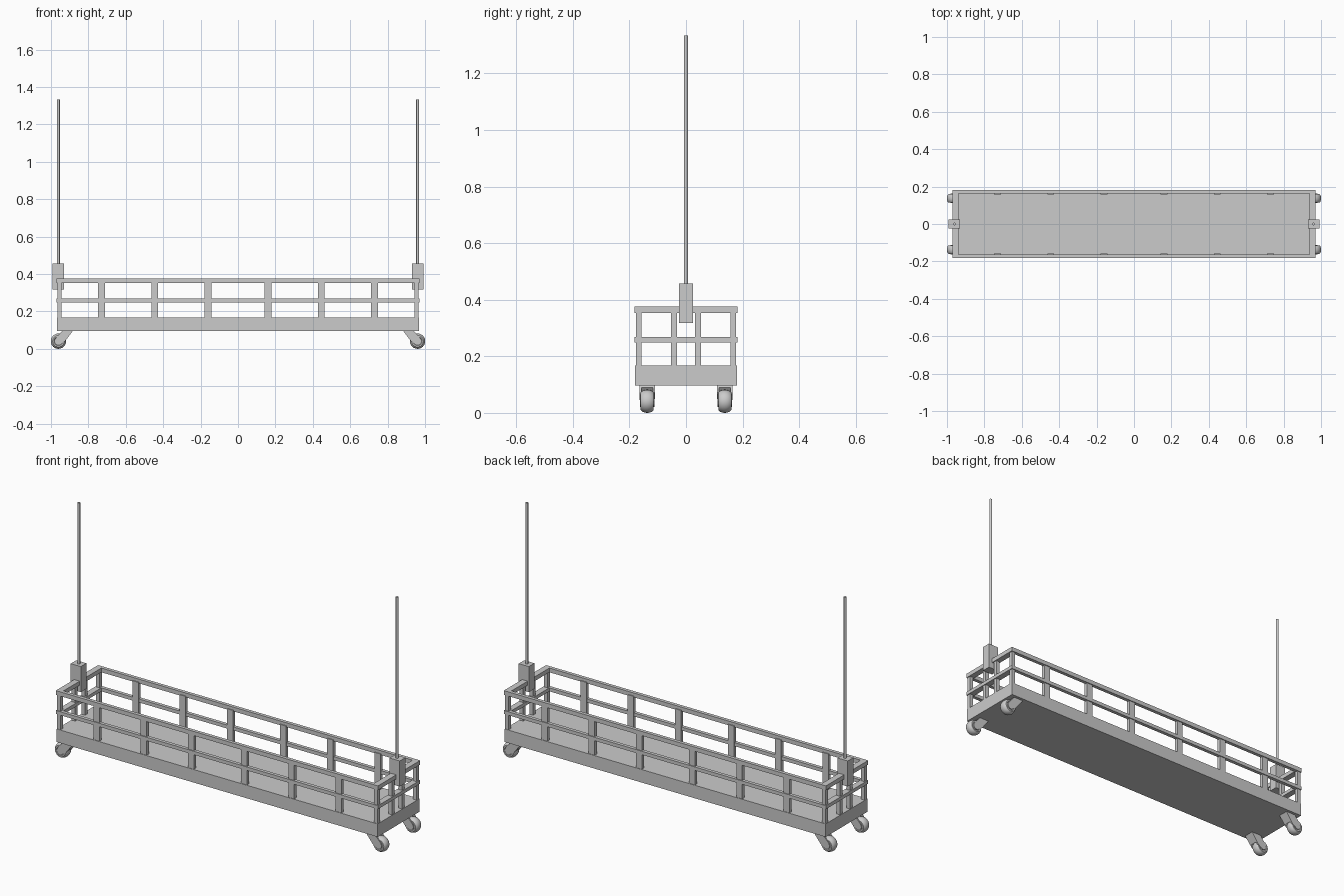
import bpy, bmesh, math
from mathutils import Matrix, Vector

if "Cube" in bpy.data.objects:
    bpy.data.objects.remove(bpy.data.objects["Cube"])


def finish(name, bm, smooth=False):
    bmesh.ops.recalc_face_normals(bm, faces=bm.faces)
    me = bpy.data.meshes.new(name)
    bm.to_mesh(me)
    bm.free()
    ob = bpy.data.objects.new(name, me)
    bpy.context.collection.objects.link(ob)
    if smooth:
        bpy.ops.object.select_all(action='DESELECT')
        ob.select_set(True)
        bpy.context.view_layer.objects.active = ob
        bpy.ops.object.shade_smooth_by_angle(angle=math.radians(35))
    return ob


def box(bm, x0, x1, y0, y1, z0, z1):
    m = Matrix.Translation(((x0 + x1) / 2, (y0 + y1) / 2, (z0 + z1) / 2))
    bmesh.ops.create_cube(bm, size=1, matrix=m @ Matrix.Diagonal((x1 - x0, y1 - y0, z1 - z0, 1)))


def prism(bm, profile, y0, y1):
    # extrude an xz profile along y
    f = bm.faces.new([bm.verts.new((x, y0, z)) for x, z in profile])
    r = bmesh.ops.extrude_face_region(bm, geom=[f])
    bmesh.ops.translate(bm, vec=(0, y1 - y0, 0),
                        verts=[v for v in r['geom'] if isinstance(v, bmesh.types.BMVert)])


# platform deck
bm = bmesh.new()
box(bm, -0.968, 0.968, -0.18, 0.18, 0.096, 0.167)
finish("platform_deck", bm)

# top and middle rails
for name, z0, z1 in (("top_rail", 0.353, 0.376), ("middle_rail", 0.249, 0.268)):
    bm = bmesh.new()
    for s in (-1, 1):
        y0, y1 = sorted((s * 0.163, s * 0.182))
        box(bm, -0.971, 0.971, y0, y1, z0, z1)
        x0, x1 = sorted((s * 0.938, s * 0.971))
        box(bm, x0, x1, -0.163, 0.163, z0, z1)
    finish(name, bm)

# posts along the sides, at the corners and at the ends
bm = bmesh.new()
for s in (-1, 1):
    y0, y1 = sorted((s * 0.158, s * 0.177))
    for x in (0.16, 0.445, 0.73):
        for t in (-1, 1):
            box(bm, t * x - 0.018, t * x + 0.018, y0, y1, 0.16, 0.36)
    x0, x1 = sorted((s * 0.945, s * 0.966))
    for y in (-0.1675, -0.0425, 0.0425, 0.1675):
        box(bm, x0, x1, y - 0.01, y + 0.01, 0.16, 0.36)
finish("guard_posts", bm)

for side, sx in (("left", -1), ("right", 1)):
    # hoist housing and suspension rod
    bm = bmesh.new()
    x0, x1 = sorted((sx * 0.931, sx * 0.992))
    box(bm, x0, x1, -0.024, 0.024, 0.318, 0.457)
    finish(side + "_hoist_box", bm)
    bm = bmesh.new()
    bmesh.ops.create_cone(bm, cap_ends=True, segments=12, radius1=0.0075, radius2=0.0075,
                          depth=0.894, matrix=Matrix.Translation((sx * 0.96, 0, 0.887)))
    finish(side + "_suspension_rod", bm, True)

    for end, sy in (("front", -1), ("back", 1)):
        c = Vector((sx * 0.96, sy * 0.137, 0.041))
        # caster wheel: rounded tyre with recessed hub, spun about y
        prof = [(0, -0.019), (0.021, -0.019), (0.024, -0.023), (0.031, -0.023), (0.037, -0.017),
                (0.04, -0.008), (0.041, 0), (0.04, 0.008), (0.037, 0.017), (0.031, 0.023),
                (0.024, 0.023), (0.021, 0.019), (0, 0.019)]
        bm = bmesh.new()
        vs = [bm.verts.new((r, y, 0)) for r, y in prof]
        es = [bm.edges.new(p) for p in zip(vs, vs[1:])]
        bmesh.ops.spin(bm, geom=vs + es, cent=(0, 0, 0), axis=(0, 1, 0),
                       angle=2 * math.pi, steps=24)
        bmesh.ops.remove_doubles(bm, verts=bm.verts, dist=0.0003)
        bmesh.ops.translate(bm, verts=bm.verts, vec=c)
        finish(f"{end}_{side}_caster_wheel", bm, True)
        # caster fork: two slanted arms with rounded ends, and a solid neck
        arm = [(sx * 0.88, 0.1), (sx * 0.937, 0.1), (sx * 0.972, 0.059)]
        for k in range(6):
            a = math.radians(40 - k * 36)
            arm.append((sx * (0.96 + 0.02 * math.cos(a)), 0.041 + 0.02 * math.sin(a)))
        arm.append((sx * 0.925, 0.041))
        neck = [(sx * 0.88, 0.1), (sx * 0.937, 0.1), (sx * 0.946, 0.089),
                (sx * 0.917, 0.052), (sx * 0.914, 0.055)]
        bm = bmesh.new()
        for t in (-1, 1):
            y0, y1 = sorted((t * 0.0205, t * 0.028))
            prism(bm, arm, c.y + y0, c.y + y1)
        prism(bm, neck, c.y - 0.0205, c.y + 0.0205)
        # taper the fork towards the axle
        for v in bm.verts:
            if v.co.z < 0.08:
                v.co.y = c.y + (v.co.y - c.y) * 0.92
        finish(f"{end}_{side}_caster_fork", bm)
